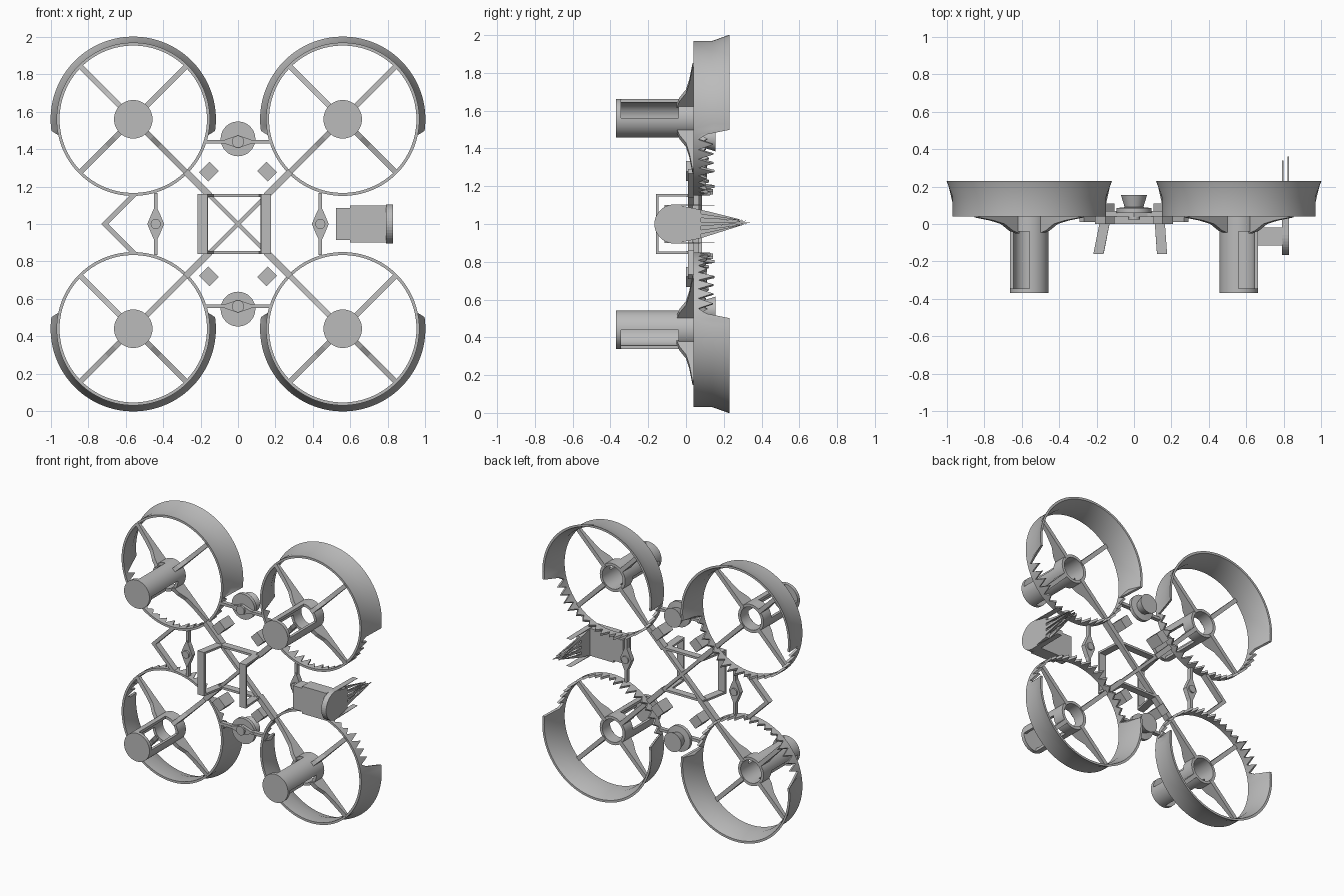
import bpy, bmesh, math, random
from mathutils import Vector

random.seed(4)
cube = bpy.data.objects.get("Cube")
if cube:
    bpy.data.objects.remove(cube, do_unlink=True)

grey = bpy.data.materials.new("plain grey")
grey.use_nodes = True
COLOUR = (0.5, 0.5, 0.5, 1)
grey.diffuse_color = COLOUR
grey.node_tree.nodes["Principled BSDF"].inputs["Base Color"].default_value = COLOUR


def finish(name, bm, mirror="", smooth=False):
    """Turn a bmesh, drawn around the frame centre, into an object."""
    bmesh.ops.recalc_face_normals(bm, faces=bm.faces[:])
    mesh = bpy.data.meshes.new(name)
    bm.to_mesh(mesh)
    bm.free()
    mesh.materials.append(grey)
    obj = bpy.data.objects.new(name, mesh)
    obj.location = (0, 0, 1)
    bpy.context.collection.objects.link(obj)
    if mirror:
        mod = obj.modifiers.new("mirror", "MIRROR")
        mod.use_axis = ["X" in mirror, False, "Z" in mirror]
        mod.use_mirror_merge = False
    if smooth:
        bpy.ops.object.select_all(action="DESELECT")
        obj.select_set(True)
        bpy.context.view_layer.objects.active = obj
        bpy.ops.object.shade_smooth_by_angle(angle=math.radians(35))
    return obj


def extrude(bm, pts, vec):
    """Prism from a flat outline pushed along a vector."""
    vec = Vector(vec)
    a = [bm.verts.new(p) for p in pts]
    b = [bm.verts.new(Vector(p) + vec) for p in pts]
    bm.faces.new(a)
    bm.faces.new(b[::-1])
    for i in range(len(a)):
        j = (i + 1) % len(a)
        bm.faces.new((a[i], b[i], b[j], a[j]))


def bar(bm, p, q, width, y0, y1):
    """Straight bar between two (x, z) points."""
    p, q = Vector(p), Vector(q)
    d = (q - p).normalized() * width / 2
    n = Vector((-d.y, d.x))
    extrude(bm, [(v.x, y0, v.y) for v in (p + n, q + n, q - n, p - n)], (0, y1 - y0, 0))


def lathe(bm, centre, rows, angles, closed=True):
    """Closed cross-section swept round a y axis; rows(angle) gives (radius, y)."""
    loops = []
    for a in angles:
        loops.append([bm.verts.new((centre[0] + r * math.cos(a), y, centre[1] + r * math.sin(a)))
                      for r, y in rows(a)])
    n = len(loops)
    for i in range(n if closed else n - 1):
        s, t = loops[i], loops[(i + 1) % n]
        for k in range(len(s)):
            m = (k + 1) % len(s)
            bm.faces.new((s[k], s[m], t[m], t[k]))
    if not closed:
        bm.faces.new(loops[0])
        bm.faces.new(loops[-1][::-1])


def arc(a0, a1, steps, end=True):
    return [math.radians(a0 + (a1 - a0) * i / steps) for i in range(steps + end)]


HUB = (0.56, 0.56)

# Guard rings: flared outer half, broken toothed inner half
STEPS = 90
depth = []
for i in range(STEPS):
    deg = i * 360 / STEPS
    if deg <= 188 or deg >= 352:
        depth.append(0.23)
    else:
        depth.append(random.uniform(0.1, 0.155) if i % 2 else 0.065)


def guard_rows(a):
    d = depth[round(a / math.tau * STEPS) % STEPS]
    mid = min(0.14, (d + 0.04) / 2 if d < 0.2 else 0.14)
    flare = 0.032 if d > 0.2 else 0
    outer = [(0.41, 0.04), (0.41, mid), (0.41 + flare, d)]
    return outer + [(r - 0.016, y) for r, y in reversed(outer)]


bm = bmesh.new()
lathe(bm, HUB, guard_rows, arc(0, 360, STEPS, False))
finish("guard_rings", bm, "XZ", True)

# Motor hubs: cap, two quarter walls with open windows between, rear collar
bm = bmesh.new()
cap = [(HUB[0] + 0.103 * math.cos(a), -0.37, HUB[1] + 0.103 * math.sin(a)) for a in arc(0, 360, 48, False)]
extrude(bm, cap, (0, 0.025, 0))


def tube(y0, y1):
    return lambda a: [(0.103, y0), (0.103, y1), (0.083, y1), (0.083, y0)]


for start in (90, 270):
    lathe(bm, HUB, tube(-0.345, -0.04), arc(start, start + 90, 12), False)
lathe(bm, HUB, tube(-0.04, 0.05), arc(0, 360, 48, False))
finish("motor_hubs", bm, "XZ", True)

# Spokes with a concave taper from hub to ring
bm = bmesh.new()
profile = [(0.09, 0.055), (0.4, 0.055), (0.4, 0.035), (0.28, 0.018), (0.2, 0), (0.14, -0.035), (0.09, -0.05)]
for a in arc(45, 315, 3):
    c, s = math.cos(a), math.sin(a)
    extrude(bm, [(HUB[0] + r * c + 0.015 * s, y, HUB[1] + r * s - 0.015 * c) for r, y in profile],
            (-0.03 * s, 0, 0.03 * c))
finish("spokes", bm, "XZ")

# Diagonal frame arms and corner blocks
bm = bmesh.new()
bar(bm, (0, 0), (0.16, 0.16), 0.022, 0.01, 0.05)
bar(bm, (0.15, 0.15), (0.28, 0.28), 0.035, 0.01, 0.055)
finish("frame_arms", bm, "XZ")
bm = bmesh.new()
bar(bm, (0.128, 0.308), (0.184, 0.252), 0.07, 0, 0.11)
finish("corner_blocks", bm, "XZ")

# Square crossbars
bm = bmesh.new()
bar(bm, (-0.16, 0.152), (0.16, 0.152), 0.016, 0, 0.05)
finish("square_crossbars", bm, "Z")

# Landing handles: U-shaped ribbons leaning sideways
for name, root, tip in (("right_handle", -0.148, -0.19), ("left_handle", 0.135, 0.15)):
    bm = bmesh.new()
    outline = [(0.05, 0.16), (-0.16, 0.16), (-0.16, -0.16), (0.05, -0.16),
               (0.05, -0.145), (-0.145, -0.145), (-0.145, 0.145), (0.05, 0.145)]
    extrude(bm, [(root + (tip - root) * max(0, -y) / 0.16 - 0.027, y, z) for y, z in outline],
            (0.054, 0, 0))
    finish(name, bm)

# Bridges between neighbouring rings, with a lens and a boss
bm = bmesh.new()
bar(bm, (0.44, -0.165), (0.44, 0.165), 0.02, 0.04, 0.07)
extrude(bm, [(0.44 + x, 0.035, z) for x, z in
             ((0, 0.1), (0.02, 0.06), (0.045, 0), (0.02, -0.06), (0, -0.1),
              (-0.02, -0.06), (-0.045, 0), (-0.02, 0.06))], (0, 0.035, 0))
extrude(bm, [(0.44 + 0.027 * math.cos(a), 0.02, 0.027 * math.sin(a)) for a in arc(0, 360, 16, False)],
        (0, 0.06, 0))
finish("side_bridges", bm, "X")

bm = bmesh.new()
bar(bm, (-0.17, 0.44), (0.17, 0.44), 0.02, 0.04, 0.07)
extrude(bm, [(x, 0.038, 0.44 + z) for x, z in ((-0.1, 0), (0, 0.035), (0.1, 0), (0, -0.035))], (0, 0.03, 0))
extrude(bm, [(0.033 * math.cos(a), 0.025, 0.44 + 0.033 * math.sin(a)) for a in arc(0, 360, 16, False)],
        (0, 0.04, 0))
finish("end_bridges", bm, "Z")

# Round pads behind the end bridges, with a flared rear foot
bm = bmesh.new()
lathe(bm, (0, 0.455), lambda a: [(0.001, 0.06), (0.093, 0.06), (0.093, 0.085), (0.05, 0.09),
                                 (0.07, 0.155), (0.001, 0.155)], arc(0, 360, 32, False))
finish("end_pads", bm, "Z", True)

# Chevron bumper on the right
bm = bmesh.new()
extrude(bm, [(x, 0.04, z) for x, z in ((-0.73, 0), (-0.57, 0.16), (-0.535, 0.16), (-0.695, 0),
                                       (-0.535, -0.16), (-0.57, -0.16))], (0, 0.045, 0))
finish("chevron_bumper", bm)

# Side pod: stepped box, rounded end plate, trailing spikes
bm = bmesh.new()
bar(bm, (0.525, 0), (0.6, 0), 0.17, -0.115, -0.02)
bar(bm, (0.6, 0), (0.795, 0), 0.2, -0.115, -0.02)
finish("side_pod", bm)

bm = bmesh.new()
nose = [(-0.06 + 0.107 * math.cos(a), 0.104 * math.sin(a)) for a in arc(90, 270, 20)]
tail = [(0.08, -0.075), (0.08, 0.075)]
extrude(bm, [(0.79, y, z) for y, z in nose + tail], (0.04, 0, 0))
finish("pod_end_plate", bm)

bm = bmesh.new()
for i in range(7):
    z = (i - 3) * 0.022
    x = 0.79 + 0.03 * (i % 2)
    tip = 0.36 - 0.02 * abs(i - 3)
    extrude(bm, [(x, 0.07, z - 0.012), (x, tip, z * 0.2 + 0.008), (x, 0.07, z + 0.012)], (0.01, 0, 0))
for z in (-0.1, 0.1):
    extrude(bm, [(0.79, -0.06, z - 0.004), (0.79, 0.2, z), (0.79, -0.06, z + 0.004)], (0.04, 0, 0))
finish("pod_spikes", bm)
